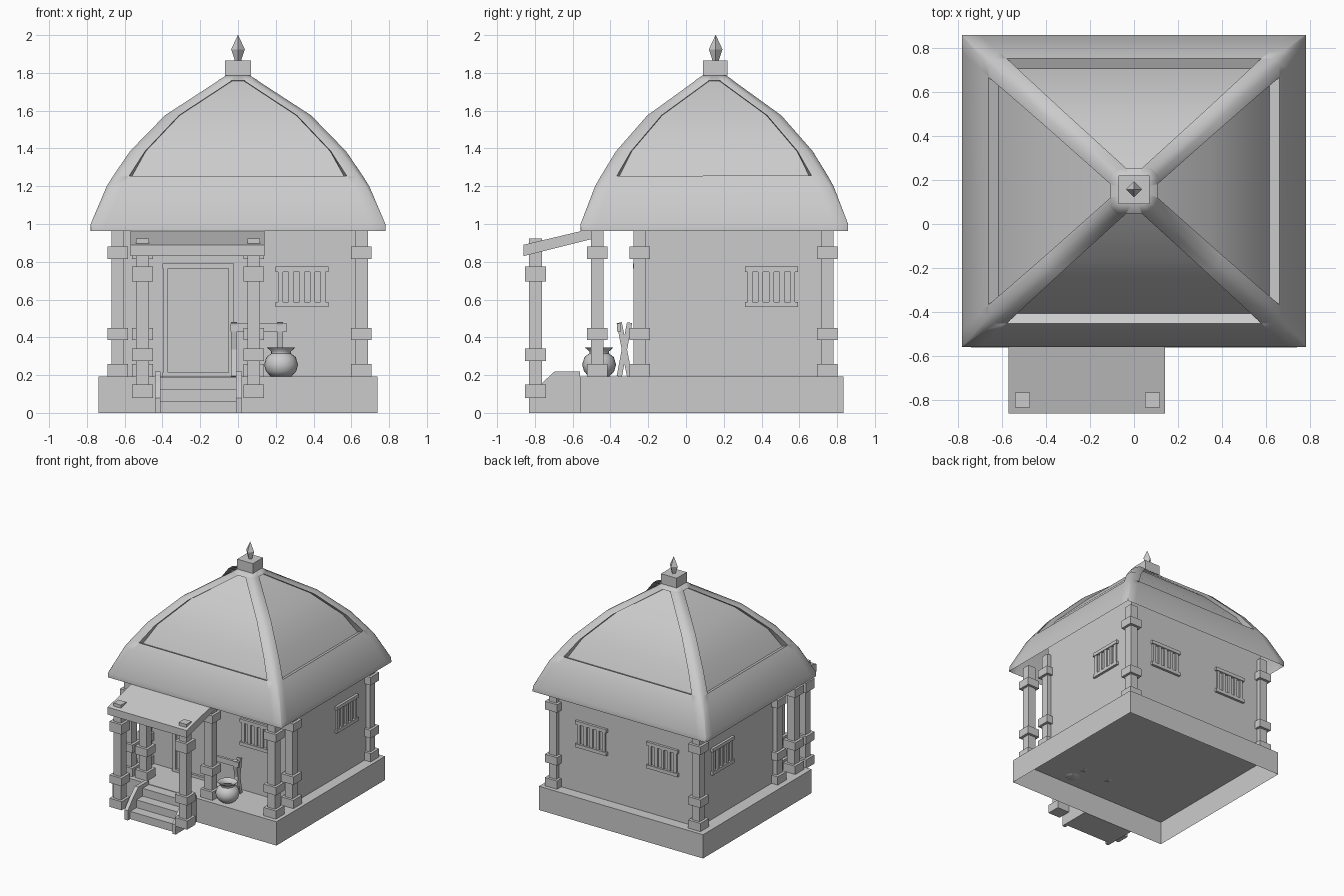
import bpy, bmesh
from math import sin, cos, pi
from mathutils import Vector, Matrix

if "Cube" in bpy.data.objects:
    bpy.data.objects.remove(bpy.data.objects["Cube"])


def make(name, bm, smooth=None):
    bmesh.ops.recalc_face_normals(bm, faces=bm.faces[:])
    me = bpy.data.meshes.new(name)
    bm.to_mesh(me)
    bm.free()
    ob = bpy.data.objects.new(name, me)
    bpy.context.collection.objects.link(ob)
    if smooth:
        bpy.ops.object.select_all(action='DESELECT')
        ob.select_set(True)
        bpy.context.view_layer.objects.active = ob
        bpy.ops.object.shade_smooth_by_angle(angle=smooth)
    return ob


def add_box(bm, x0, x1, y0, y1, z0, z1, rot=None):
    c = Vector(((x0 + x1) / 2, (y0 + y1) / 2, (z0 + z1) / 2))
    m = Matrix.Translation(c) @ (rot or Matrix()) @ Matrix.Diagonal((x1 - x0, y1 - y0, z1 - z0, 1))
    return bmesh.ops.create_cube(bm, size=1, matrix=m)['verts']


def boxes(name, *dims):
    bm = bmesh.new()
    for d in dims:
        add_box(bm, *d)
    return make(name, bm)


def extrude_x(name, profile, x0, x1):
    bm = bmesh.new()
    a = [bm.verts.new((x0, y, z)) for y, z in profile]
    b = [bm.verts.new((x1, y, z)) for y, z in profile]
    bm.faces.new(a)
    bm.faces.new(b)
    for i in range(len(a)):
        j = (i + 1) % len(a)
        bm.faces.new((a[i], a[j], b[j], b[i]))
    return make(name, bm)


def lathe(name, profile, n, cx, cy, smooth=None):
    bm = bmesh.new()
    rings = [[bm.verts.new((cx + r * cos(2 * pi * k / n), cy + r * sin(2 * pi * k / n), z))
              for k in range(n)] for r, z in profile]
    for a, b in zip(rings, rings[1:]):
        for k in range(n):
            j = (k + 1) % n
            bm.faces.new((a[k], a[j], b[j], b[k]))
    return make(name, bm, smooth)


def post(name, x, y, z0, z1, bands):
    h, w = 0.034, 0.055
    boxes(name, (x - h, x + h, y - h, y + h, z0, z1),
          *[(x - w, x + w, y - w, y + w, a, b) for a, b in bands])


def open_box(name, dims, drop_top=False):
    bm = bmesh.new()
    add_box(bm, *dims)
    bm.normal_update()
    gone = [f for f in bm.faces if f.normal.z < -0.5 or (drop_top and f.normal.z > 0.5)]
    bmesh.ops.delete(bm, geom=gone, context='FACES_ONLY')
    make(name, bm)


# Plinth (open underneath) and walls
XL, XR, YF, YB = -0.637, 0.653, -0.245, 0.748
open_box("plinth", (-0.738, 0.738, -0.56, 0.835, 0, 0.193))
open_box("walls", (XL, XR, YF, YB, 0.193, 1.15), True)

# Banded posts
BANDS = [(0.193, 0.26), (0.385, 0.45), (0.815, 0.88)]
for side, x in (("left", XL), ("right", XR)):
    for row, y in (("veranda", -0.47), ("front", YF), ("back", YB)):
        post(f"{row}_post_{side}", x, y, 0.193, 1.0, BANDS)
for side, x in (("left", -0.505), ("right", 0.083)):
    post(f"porch_inner_post_{side}", x, -0.47, 0.193, 0.98, BANDS)
    post(f"porch_outer_post_{side}", x, -0.797, 0.08, 0.922,
         [(0.08, 0.15), (0.275, 0.34), (0.695, 0.775)])

# Sloping porch roof
extrude_x("porch_roof", [(-0.86, 0.83), (-0.86, 0.89), (-0.44, 0.99), (-0.44, 0.935)], -0.57, 0.14)

# Steps and stringers
for i in range(3):
    boxes(f"step_{i + 1}", (-0.41, -0.01, -0.80 + 0.08 * i, -0.56, 0.0, 0.063 * (i + 1)))
rail = [(-0.83, 0), (-0.83, 0.08), (-0.76, 0.16), (-0.695, 0.22), (-0.56, 0.22), (-0.56, 0)]
extrude_x("stringer_left", rail, -0.44, -0.41)
extrude_x("stringer_right", rail, -0.01, 0.02)

# Door
boxes("door_frame", (-0.395, -0.37, YF - 0.03, YF, 0.193, 0.765),
      (-0.05, -0.025, YF - 0.03, YF, 0.193, 0.765),
      (-0.40, -0.02, YF - 0.035, YF, 0.765, 0.79),
      (-0.40, -0.02, YF - 0.03, YF, 0.193, 0.215))
boxes("door_panel", (-0.37, -0.05, YF - 0.012, YF, 0.215, 0.765))


# Barred windows, built facing -y then turned to each wall
def window(name, x, y, angle):
    ob = boxes(name, (-0.14, 0.14, -0.02, 0.01, 0.56, 0.588), (-0.14, 0.14, -0.02, 0.01, 0.747, 0.775),
               *[(c - 0.013, c + 0.013, -0.014, 0.008, 0.588, 0.747)
                 for c in (-0.113, -0.0565, 0, 0.0565, 0.113)])
    ob.data.transform(Matrix.Translation((x, y, 0)) @ Matrix.Rotation(angle, 4, 'Z'))


window("front_window", 0.338, YF, 0)
window("right_window", XR, 0.452, pi / 2)
window("left_window", XL, 0.452, -pi / 2)
window("back_window_left", -0.32, YB, pi)
window("back_window_right", 0.32, YB, pi)

# Main roof: square rings with thick hip ridges and recessed panels
# level = (half width x, height, corner chamfer, ridge width, panel recess)
CY = 0.15
levels = [(0.78, 0.962, 0.002, 0.08, 0), (0.78, 1.0, 0.004, 0.08, 0), (0.695, 1.2, 0.02, 0.08, 0),
          (0.66, 1.255, 0.025, 0.08, 0), (0.66, 1.235, 0.025, 0.085, 0.045),
          (0.572, 1.385, 0.03, 0.08, 0.04), (0.387, 1.575, 0.03, 0.075, 0.04),
          (0.107, 1.757, 0.03, 0.072, 0.02), (0.107, 1.759, 0.03, 0.07, 0), (0.065, 1.785, 0.02, 0.045, 0)]


def ring(bm, hx, z, c, w, d, ridge_z):
    hy = hx - 0.072 * (hx - 0.065) / 0.715
    out = []
    for q in range(4):
        a, b = (hx, hy) if q % 2 == 0 else (hy, hx)   # side half length, distance out
        m = Matrix.Rotation(q * pi / 2, 3, 'Z')
        for u, o, zz in ((-a + c, b, ridge_z), (-a + w, b, ridge_z), (-a + w + 0.004, b - d, z),
                         (a - w - 0.004, b - d, z), (a - w, b, ridge_z), (a - c, b, ridge_z)):
            p = m @ Vector((u, -o, zz))
            out.append(bm.verts.new((p.x, p.y + CY, p.z)))
    return out


bm = bmesh.new()
rings = [ring(bm, hx, z, c, w, d, 1.256 if z == 1.235 else z) for hx, z, c, w, d in levels]
for a, b in zip(rings, rings[1:]):
    for k in range(24):
        j = (k + 1) % 24
        bm.faces.new((a[k], a[j], b[j], b[k]))
bm.faces.new(rings[-1])
bmesh.ops.remove_doubles(bm, verts=bm.verts[:], dist=0.0015)
make("main_roof", bm, 1.15)

# Roof cap and four-sided finial
boxes("roof_cap", (-0.07, 0.07, 0.09, 0.22, 1.785, 1.865))
lathe("finial", [(0.015, 1.86), (0.036, 1.925), (0.001, 2.0)], 4, 0, 0.157)

# Water pot
lathe("water_pot", [(0.001, 0.193), (0.055, 0.193), (0.08, 0.22), (0.09, 0.255), (0.078, 0.295), (0.052, 0.315),
                    (0.052, 0.325), (0.074, 0.345), (0.066, 0.345), (0.045, 0.32), (0.045, 0.31)],
      20, 0.228, -0.46, 0.9)

# Crossed-leg stand behind the pot
bm = bmesh.new()
for x in (-0.02, 0.223):
    for s in (-1, 1):
        add_box(bm, x - 0.016, x + 0.016, -0.34, -0.312, 0.19, 0.48, Matrix.Rotation(s * 0.19, 4, 'X'))
add_box(bm, -0.04, 0.26, -0.365, -0.345, 0.43, 0.473)
make("crossed_stand", bm)
